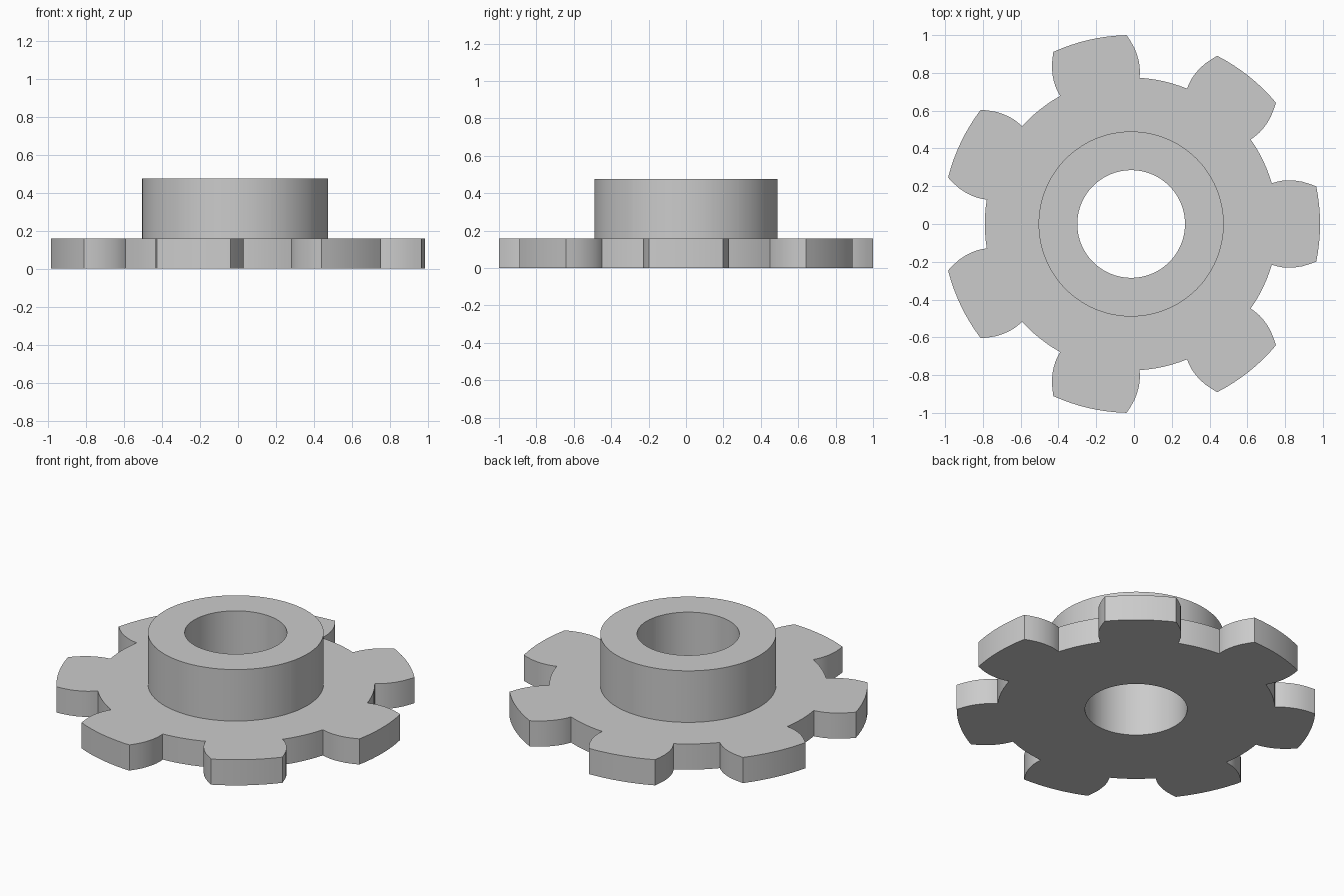
import bpy, bmesh
from math import cos, sin, pi, atan2, hypot, radians

if "Cube" in bpy.data.objects:
    bpy.data.objects.remove(bpy.data.objects["Cube"])

TEETH = 7
CENTRE_X = -0.015
TIP, ROOT, HUB, BORE = 1.0, 0.775, 0.49, 0.285
PLATE_Z, HUB_Z = 0.158, 0.475

# Bulging flank of the tooth that points along +x, root to tip
flank = [(0.745, 0.214), (0.77, 0.223), (0.80, 0.229), (0.83, 0.231),
         (0.865, 0.23), (0.905, 0.224), (0.945, 0.212), (0.98, 0.199)]
flank = [(atan2(y, x), hypot(x, y)) for x, y in flank]

# One tooth and the gap after it, as (angle, radius) in rising angle
tip_a, root_a = flank[-1][0], flank[0][0]
pitch = 2 * pi / TEETH
tooth = [(-a, r) for a, r in flank]
tooth += [(tip_a * (2 * i / 8 - 1), TIP) for i in range(1, 8)]
tooth += flank[::-1]
gap = pitch - 2 * root_a
tooth += [(root_a + gap * i / 6, ROOT) for i in range(1, 6)]
outline = [(a + k * pitch, r) for k in range(TEETH) for a, r in tooth]

steel = bpy.data.materials.new("light grey")
steel.use_nodes = True
grey = (0.6, 0.6, 0.6, 1)
steel.diffuse_color = grey
steel.node_tree.nodes["Principled BSDF"].inputs["Base Color"].default_value = grey

# Loft closed rings: bore, toothed plate, hub, back to the bore
bm = bmesh.new()


def ring(z, radius=None):
    return [bm.verts.new((CENTRE_X + (radius or r) * cos(a),
                          (radius or r) * sin(a), z)) for a, r in outline]


rings = [ring(0, BORE), ring(0), ring(PLATE_Z),
         ring(PLATE_Z, HUB), ring(HUB_Z, HUB), ring(HUB_Z, BORE)]
n = len(outline)
for lower, upper in zip(rings, rings[1:] + rings[:1]):
    for i in range(n):
        j = (i + 1) % n
        bm.faces.new((lower[i], lower[j], upper[j], upper[i]))
bmesh.ops.recalc_face_normals(bm, faces=bm.faces)

mesh = bpy.data.meshes.new("sprocket_with_hub")
bm.to_mesh(mesh)
bm.free()
mesh.materials.append(steel)
sprocket = bpy.data.objects.new("sprocket_with_hub", mesh)
bpy.context.collection.objects.link(sprocket)

# Smooth walls with crisp edges
bpy.ops.object.select_all(action="DESELECT")
sprocket.select_set(True)
bpy.context.view_layer.objects.active = sprocket
bpy.ops.object.shade_smooth_by_angle(angle=radians(30))
